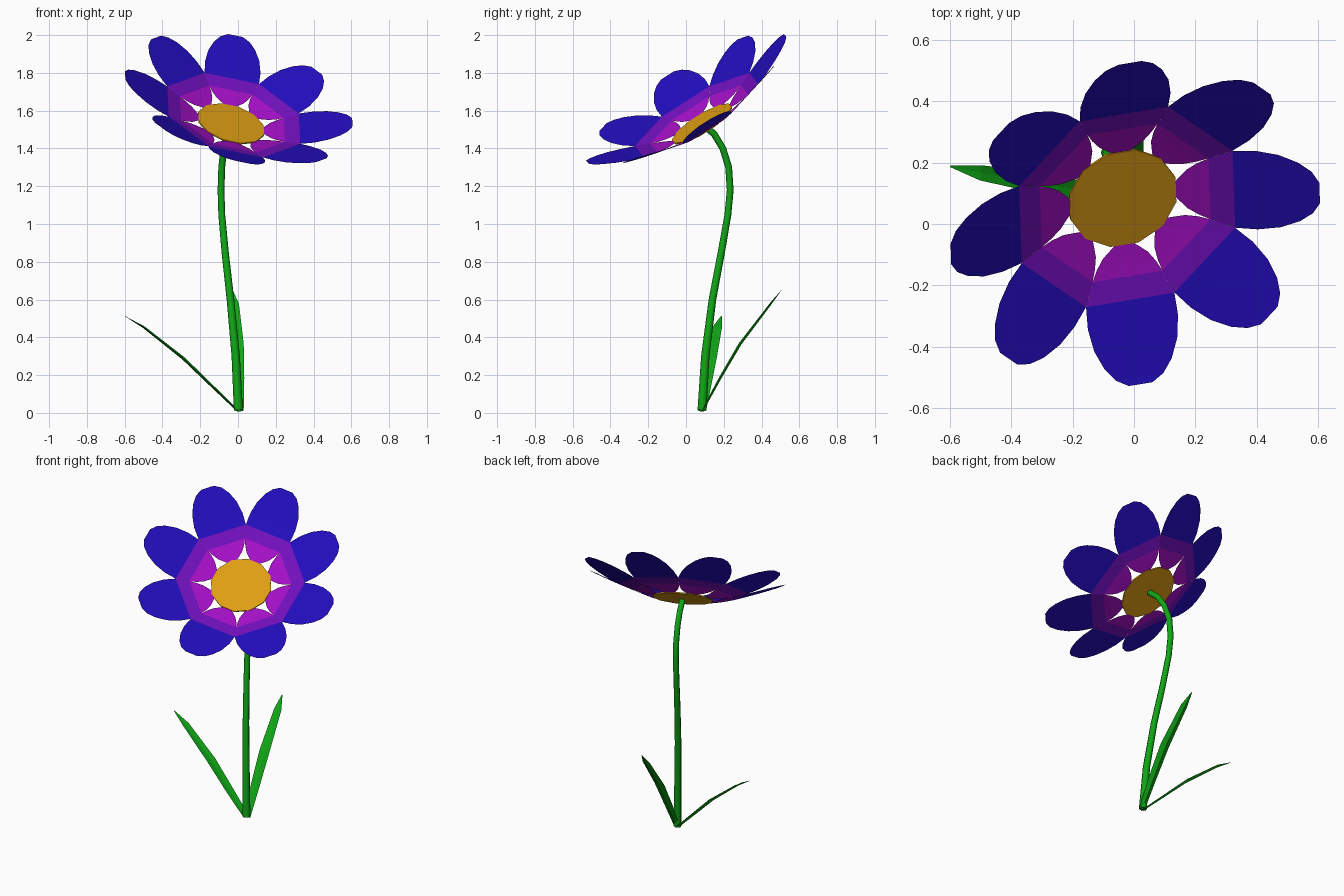
import bpy
import math
from mathutils import Vector

if "Cube" in bpy.data.objects:
    bpy.data.objects.remove(bpy.data.objects["Cube"])


def material(name, rgb):
    m = bpy.data.materials.new(name)
    m.diffuse_color = (*rgb, 1)
    m.use_nodes = True
    m.node_tree.nodes["Principled BSDF"].inputs["Base Color"].default_value = m.diffuse_color
    return m


GREEN = material("green", (0.005, 0.38, 0.008))
ORANGE = material("orange", (0.73, 0.34, 0.007))
MAGENTA = material("magenta", (0.38, 0.005, 0.58))
PURPLE = material("purple", (0.17, 0.005, 0.52))
BLUE = material("blue", (0.017, 0.004, 0.52))


def make(name, verts, faces, mats, indices=None):
    me = bpy.data.meshes.new(name)
    me.from_pydata([tuple(v) for v in verts], [], faces)
    for m in mats:
        me.materials.append(m)
    if indices:
        for p, i in zip(me.polygons, indices):
            p.material_index = i
    ob = bpy.data.objects.new(name, me)
    bpy.context.collection.objects.link(ob)
    return ob


# Tilted frame of the flower head: centre, two in-plane axes and normal
C = Vector((-0.037, 0.085, 1.53))
N = Vector((0.254, -0.515, 0.818)).normalized()
U = Vector((0.96, 0.159, -0.198))
U = (U - N * U.dot(N)).normalized()
V = N.cross(U)

# Centre disc: thin twelve-sided plate
SIDES = 12
disc = []
for h in (0.004, -0.004):
    for i in range(SIDES):
        a = math.tau * (i + 0.5) / SIDES
        disc.append(C + 0.185 * (U * math.cos(a) + V * math.sin(a)) + N * h)
faces = [tuple(range(SIDES)), tuple(reversed(range(SIDES, 2 * SIDES)))]
faces += [(i, i + SIDES, (i + 1) % SIDES + SIDES, (i + 1) % SIDES) for i in range(SIDES)]
make("flower_centre", disc, faces, [ORANGE])

# Petals: (distance from centre, half width, height above disc plane)
PROFILE = [(0.17, 0.02, -0.002), (0.19, 0.045, 0.003), (0.215, 0.075, 0.01),
           (0.25, 0.1, 0.02), (0.285, 0.118, 0.031), (0.36, 0.149, 0.057),
           (0.43, 0.152, 0.084), (0.50, 0.14, 0.112), (0.56, 0.113, 0.136),
           (0.60, 0.08, 0.152), (0.622, 0.04, 0.162)]
for k in range(8):
    a = math.tau * k / 8
    d = U * math.cos(a) + V * math.sin(a)
    s = N.cross(d)
    verts, faces, idx = [], [], []
    for r, w, h in PROFILE:
        verts += [C + d * r + N * h + s * (w * t) for t in (-1, 0, 1)]
    for i in range(len(PROFILE) - 1):
        mid = (PROFILE[i][0] + PROFILE[i + 1][0]) / 2
        for j in range(2):
            b = 3 * i + j
            faces.append((b, b + 3, b + 4, b + 1))
            idx.append(0 if mid < 0.285 else 1 if mid < 0.36 else 2)
    make(f"petal_{k + 1}", verts, faces, [MAGENTA, PURPLE, BLUE], idx)

# Stem: tapered tube swept along a bending path
PATH = [(0.002, 0.085, 0.015, 0.024), (-0.012, 0.102, 0.3, 0.022),
        (-0.04, 0.14, 0.6, 0.02), (-0.068, 0.187, 0.85, 0.019),
        (-0.086, 0.222, 1.05, 0.018), (-0.09, 0.234, 1.18, 0.018),
        (-0.086, 0.226, 1.3, 0.018), (-0.075, 0.195, 1.4, 0.018),
        (-0.06, 0.15, 1.475, 0.018), (-0.042, 0.096, 1.522, 0.018)]
pts = [Vector(p[:3]) for p in PATH]
S = 8
verts, faces = [], []
for i, p in enumerate(pts):
    t = (pts[min(i + 1, len(pts) - 1)] - pts[max(i - 1, 0)]).normalized()
    e1 = t.cross(Vector((1, 0, 0))).normalized()
    e2 = t.cross(e1)
    for j in range(S):
        a = math.tau * j / S
        verts.append(p + PATH[i][3] * (e1 * math.cos(a) + e2 * math.sin(a)))
for i in range(len(pts) - 1):
    for j in range(S):
        b, c = i * S + j, i * S + (j + 1) % S
        faces.append((b, c, c + S, b + S))
faces += [tuple(reversed(range(S))), tuple(range(len(verts) - S, len(verts)))]
stem = make("stem", verts, faces, [GREEN])
for p in stem.data.polygons:
    p.use_smooth = len(p.vertices) == 4


# Leaves: slightly folded blades with a closed underside
def leaf(name, path, widths):
    pts = [Vector(p) for p in path]
    run = pts[-1] - pts[0]
    side = Vector((run.y, -run.x, 0)).normalized()
    verts, faces = [], []
    n = len(pts)
    for i, p in enumerate(pts):
        t = (pts[min(i + 1, n - 1)] - pts[max(i - 1, 0)]).normalized()
        up = side.cross(t)
        w = widths[i]
        verts += [p - side * w + up * w * 0.12, p - up * w * 0.25,
                  p + side * w + up * w * 0.12, p]
    for i in range(n - 1):
        for a, b in ((0, 1), (1, 2), (2, 3), (3, 0)):
            faces.append((4 * i + a, 4 * i + b, 4 * i + 4 + b, 4 * i + 4 + a))
    faces += [(3, 2, 1, 0), tuple(range(4 * n - 4, 4 * n))]
    make(name, verts, faces, [GREEN])


WIDTHS = (0.022, 0.03, 0.034, 0.025, 0.002)
leaf("left_leaf", [(0, 0.085, 0.01), (-0.14, 0.105, 0.145), (-0.29, 0.13, 0.29),
                   (-0.5, 0.167, 0.455), (-0.6, 0.188, 0.513)], WIDTHS)
leaf("back_leaf", [(0.008, 0.085, 0.01), (0.003, 0.18, 0.185), (-0.004, 0.285, 0.365),
                   (-0.02, 0.445, 0.575), (-0.03, 0.505, 0.65)], WIDTHS)
